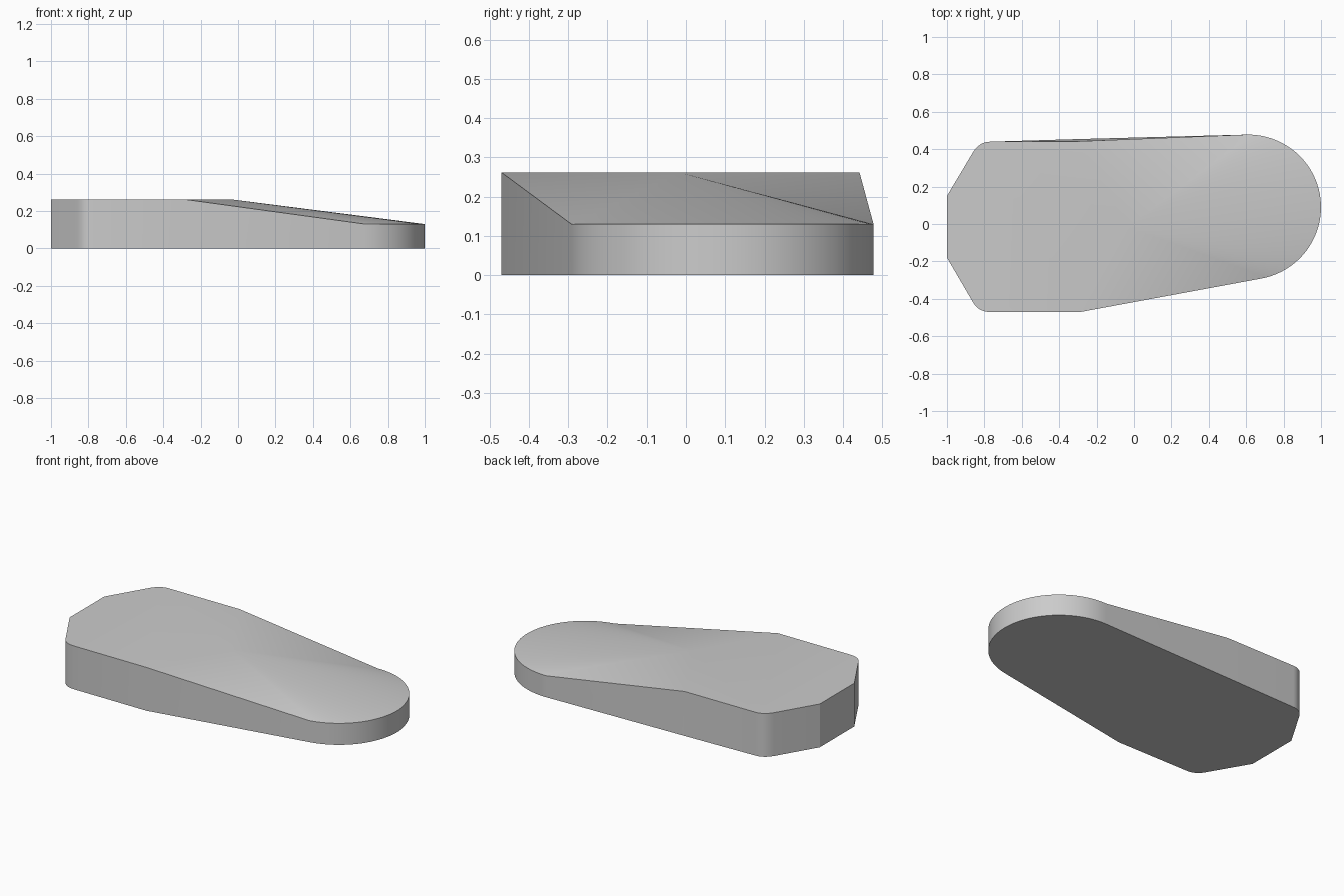
import bpy, bmesh, math
from mathutils import Vector

cube = bpy.data.objects.get("Cube")
if cube:
    bpy.data.objects.remove(cube, do_unlink=True)

HIGH, LOW = 0.262, 0.13


def fillet(a, corner, b, steps=8):
    """Rounded corner from a to b, pulled towards the corner point."""
    a, c, b = Vector(a), Vector(corner), Vector(b)
    return [a * (1 - t) ** 2 + c * 2 * t * (1 - t) + b * t * t
            for t in (i / steps for i in range(steps + 1))]


# Outline of the heel, counter-clockwise from the back crease to the front one
heel = [Vector((-0.3, 0.442))]
heel += fillet((-0.77, 0.44), (-0.825, 0.44), (-0.86, 0.385))
heel += [Vector((-1, 0.15)), Vector((-1, -0.18))]
heel += fillet((-0.86, -0.42), (-0.83, -0.47), (-0.77, -0.47))
heel.append(Vector((-0.285, -0.47)))

# Outline of the round toe, tangent to both long sides
toe = []
for i in range(41):
    a = math.radians(-79.6 + i * (91.7 + 79.6) / 40)
    toe.append(Vector((0.61 + 0.39 * math.cos(a), 0.09 + 0.388 * math.sin(a))))

bm = bmesh.new()
top = [bm.verts.new((p.x, p.y, HIGH)) for p in heel]
top += [bm.verts.new((p.x, p.y, LOW)) for p in toe]
base = [bm.verts.new((v.co.x, v.co.y, 0)) for v in top]
base[0].co.y = 0.454          # keeps the lower back edge straight
apex = bm.verts.new((-0.035, -0.015, HIGH))

# Underside, walls, flat heel top and the sloping fan to the toe
n, h = len(top), len(heel)
bm.faces.new(list(reversed(base)))
for i in range(n):
    j = (i + 1) % n
    bm.faces.new((base[i], base[j], top[j], top[i]))
bm.faces.new(top[:h] + [apex])
for i in range(h - 1, n):
    bm.faces.new((apex, top[i], top[(i + 1) % n]))
bmesh.ops.recalc_face_normals(bm, faces=bm.faces)

mesh = bpy.data.meshes.new("wedge_body")
bm.to_mesh(mesh)
bm.free()
body = bpy.data.objects.new("wedge_body", mesh)
bpy.context.collection.objects.link(body)

# Plain grey finish
grey = bpy.data.materials.new("light_grey")
grey.use_nodes = True
colour = (0.6, 0.6, 0.6, 1)
grey.diffuse_color = colour
grey.node_tree.nodes["Principled BSDF"].inputs["Base Color"].default_value = colour
mesh.materials.append(grey)

bpy.ops.object.select_all(action="DESELECT")
body.select_set(True)
bpy.context.view_layer.objects.active = body
bpy.ops.object.shade_smooth_by_angle(angle=math.radians(25))
